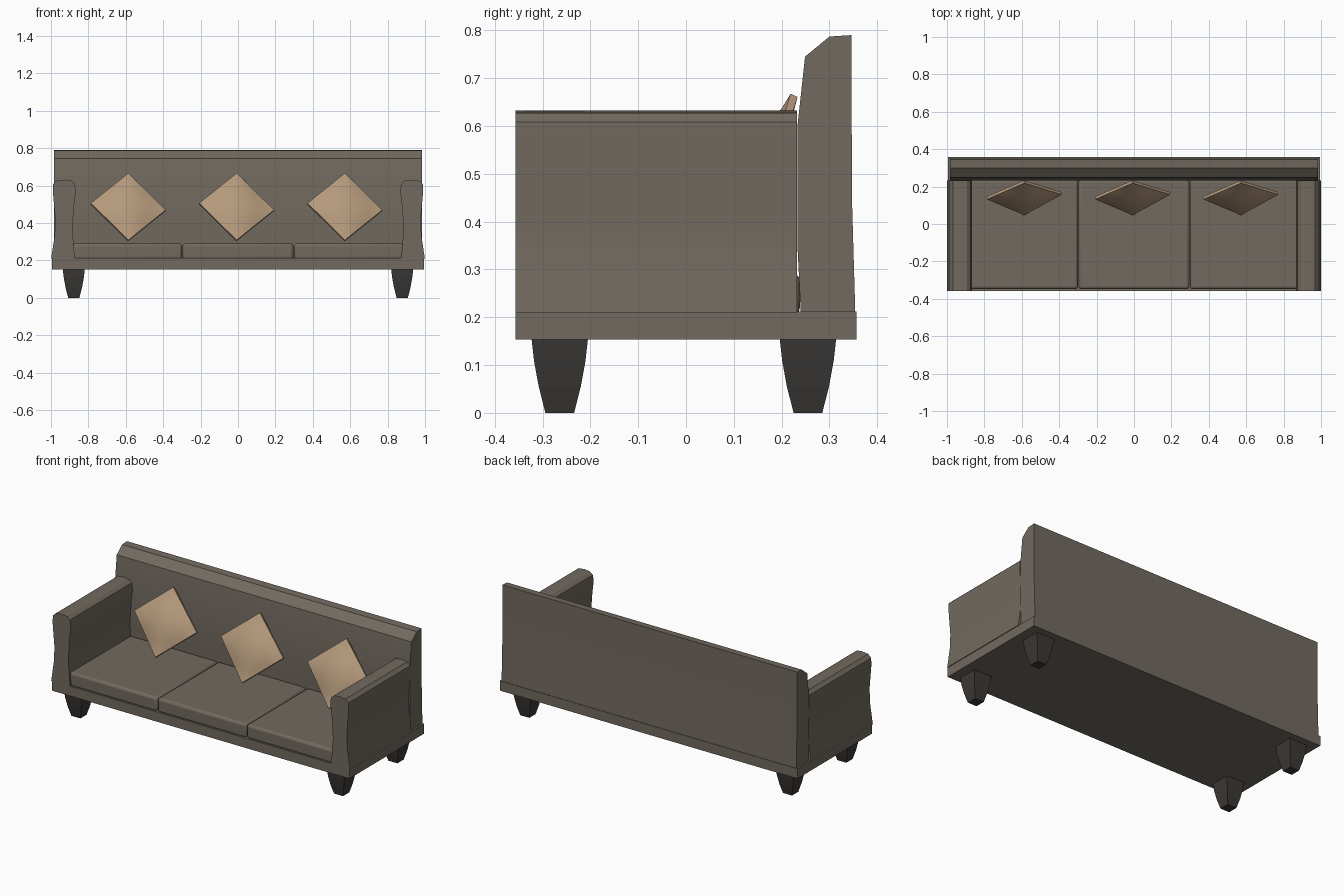
import bpy, math
from mathutils import Vector

if "Cube" in bpy.data.objects:
    bpy.data.objects.remove(bpy.data.objects["Cube"])


def material(name, rgb):
    m = bpy.data.materials.new(name)
    m.diffuse_color = (*rgb, 1)
    m.use_nodes = True
    m.node_tree.nodes["Principled BSDF"].inputs["Base Color"].default_value = m.diffuse_color
    return m


FABRIC = material("fabric", (0.165, 0.143, 0.115))
TAN = material("tan_fabric", (0.46, 0.32, 0.20))
DARK = material("dark_wood", (0.045, 0.041, 0.037))


def make(name, verts, faces, mat, smooth=None):
    me = bpy.data.meshes.new(name)
    me.from_pydata(verts, [], faces)
    ob = bpy.data.objects.new(name, me)
    bpy.context.collection.objects.link(ob)
    me.materials.append(mat)
    bpy.ops.object.select_all(action='DESELECT')
    ob.select_set(True)
    bpy.context.view_layer.objects.active = ob
    bpy.ops.object.mode_set(mode='EDIT')
    bpy.ops.mesh.select_all(action='SELECT')
    bpy.ops.mesh.normals_make_consistent(inside=False)
    bpy.ops.object.mode_set(mode='OBJECT')
    if smooth:
        bpy.ops.object.shade_smooth_by_angle(angle=math.radians(smooth))
    return ob


def loft(name, rings, mat, smooth=None):
    n = len(rings[0])
    verts = [p for r in rings for p in r]
    faces = [tuple(range(n)), tuple(range(len(verts) - n, len(verts)))]
    for k in range(len(rings) - 1):
        for i in range(n):
            j = (i + 1) % n
            faces.append((k * n + i, k * n + j, (k + 1) * n + j, (k + 1) * n + i))
    return make(name, verts, faces, mat, smooth)


def box(name, x0, x1, y0, y1, z0, z1, mat):
    rings = [[(x0, y0, z), (x1, y0, z), (x1, y1, z), (x0, y1, z)] for z in (z0, z1)]
    return loft(name, rings, mat)


# Base frame
box("base", -0.995, 0.995, -0.357, 0.357, 0.153, 0.212, FABRIC)

# Backrest: side profile (y, z) swept across the width
BACK = [(0.24, 0.21), (0.233, 0.35), (0.233, 0.60), (0.249, 0.745), (0.30, 0.787),
        (0.346, 0.79), (0.347, 0.45), (0.354, 0.21)]
loft("backrest", [[(x, y, z) for y, z in BACK] for x in (-0.985, 0.985)], FABRIC, 20)

# Arms: front profile (x, z) with a slight waist, swept front to back
ARM = [(0.872, 0.21), (0.885, 0.36), (0.878, 0.48), (0.867, 0.58), (0.873, 0.612),
       (0.893, 0.628), (0.925, 0.632), (0.968, 0.627), (0.988, 0.608), (0.989, 0.56),
       (0.977, 0.42), (0.981, 0.33), (0.999, 0.21)]
for side, s in (("left", -1), ("right", 1)):
    loft(side + "_arm", [[(s * x, y, z) for x, z in ARM] for y in (-0.357, 0.232)], FABRIC, 25)

# Seat cushions with rounded edges
for name, x0, x1 in (("left", -0.885, -0.299), ("middle", -0.296, 0.296), ("right", 0.299, 0.885)):
    ob = box(name + "_seat_cushion", x0, x1, -0.348, 0.238, 0.205, 0.291, FABRIC)
    b = ob.modifiers.new("round", 'BEVEL')
    b.width, b.segments = 0.015, 3
    bpy.ops.object.shade_smooth_by_angle(angle=math.radians(35))

# Legs: tapered square section with curved sides
LEG = [(0.155, 0.059), (0.11, 0.054), (0.055, 0.044), (0.0, 0.030)]
for xn, x in (("left", -0.878), ("right", 0.878)):
    for yn, y in (("front", -0.264), ("back", 0.255)):
        rings = [[(x - r, y - r, z), (x + r, y - r, z), (x + r, y + r, z), (x - r, y + r, z)]
                 for z, r in LEG]
        loft(f"{yn}_{xn}_leg", rings, DARK)


# Throw pillows: leaning diamonds, domed on both faces with a thin edge band
def pillow(name, cx, n=8):
    left, top = Vector((cx - 0.2, 0.139, 0.503)), Vector((cx, 0.226, 0.664))
    right, bottom = Vector((cx + 0.2, 0.164, 0.467)), Vector((cx, 0.054, 0.306))
    normal = (right - left).cross(top - bottom).normalized()
    verts, faces = [], []
    m = n + 1
    for s in (-1, 1):
        for i in range(m):
            for j in range(m):
                u, v = i / n, j / n
                p = (bottom * (1 - u) + right * u) * (1 - v) + (left * (1 - u) + top * u) * v
                dome = (math.sin(math.pi * u) * math.sin(math.pi * v)) ** 0.8
                verts.append(p + normal * s * (0.008 + 0.034 * dome))
    for o in (0, m * m):
        for i in range(n):
            for j in range(n):
                a = o + i * m + j
                faces.append((a, a + 1, a + m + 1, a + m))
    rim = ([i * m for i in range(n)] + [n * m + j for j in range(n)]
           + [i * m + n for i in range(n, 0, -1)] + list(range(n, 0, -1)))
    for k, a in enumerate(rim):
        b = rim[(k + 1) % len(rim)]
        faces.append((a, b, b + m * m, a + m * m))
    make(name, verts, faces, TAN, 40)


for name, cx in (("left", -0.587), ("middle", -0.008), ("right", 0.571)):
    pillow(name + "_pillow", cx)
